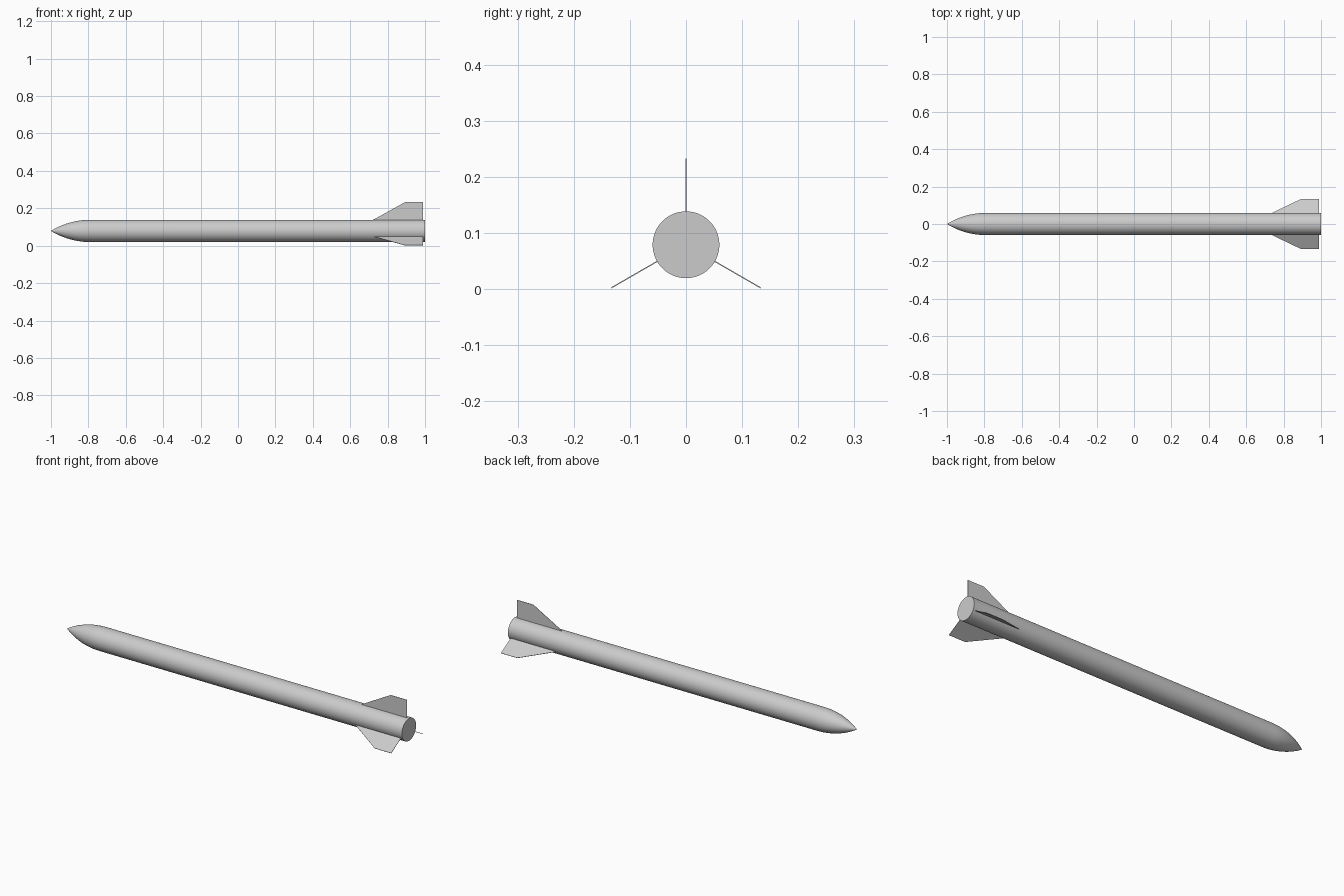
import bpy, bmesh, math
from mathutils import Matrix

cube = bpy.data.objects.get("Cube")
if cube:
    bpy.data.objects.remove(cube, do_unlink=True)

AXIS_Z = 0.079      # height of the body axis
RADIUS = 0.0595
SHOULDER = -0.79    # where the nose meets the tube
SEGMENTS = 64

grey = bpy.data.materials.new("light_grey")
grey.use_nodes = True
grey.diffuse_color = (0.6, 0.6, 0.6, 1)
grey.node_tree.nodes["Principled BSDF"].inputs["Base Color"].default_value = (0.6, 0.6, 0.6, 1)


def finish(name, bm):
    bmesh.ops.recalc_face_normals(bm, faces=bm.faces)
    mesh = bpy.data.meshes.new(name)
    bm.to_mesh(mesh)
    bm.free()
    mesh.materials.append(grey)
    obj = bpy.data.objects.new(name, mesh)
    bpy.context.collection.objects.link(obj)
    obj.location.z = AXIS_Z
    return obj


def revolve(name, profile):
    """Spin (x, radius) points around the x axis."""
    bm = bmesh.new()
    verts = [bm.verts.new((x, 0, r)) for x, r in profile]
    edges = [bm.edges.new(pair) for pair in zip(verts, verts[1:])]
    bmesh.ops.spin(bm, geom=verts + edges, cent=(0, 0, 0), axis=(1, 0, 0),
                   angle=math.tau, steps=SEGMENTS, use_duplicate=False)
    bmesh.ops.remove_doubles(bm, verts=bm.verts, dist=1e-5)
    obj = finish(name, bm)
    bpy.ops.object.select_all(action='DESELECT')
    obj.select_set(True)
    bpy.context.view_layer.objects.active = obj
    bpy.ops.object.shade_smooth_by_angle(angle=math.radians(30))
    return obj


# Nose: pointed arc that meets the tube tangentially
length = SHOULDER + 1
arc = (RADIUS ** 2 + length ** 2) / (2 * RADIUS)
nose = []
for i in range(17):
    t = length * (i / 16) ** 1.3
    nose.append((t - 1, max(0, math.sqrt(arc ** 2 - (length - t) ** 2) + RADIUS - arc)))

# Body: nose, tube and flat tail in one surface
revolve("body", nose + [(1, RADIUS), (1, 0)])

# Three thin swept fins, evenly spaced around the tail
outline = [(0.72, 0.058), (0.893, 0.154), (0.989, 0.154), (0.989, 0.058)]
THICKNESS = 0.002
for name, degrees in (("top_fin", 0), ("lower_left_fin", 120), ("lower_right_fin", 240)):
    bm = bmesh.new()
    face = bm.faces.new([bm.verts.new((x, -THICKNESS / 2, r)) for x, r in outline])
    side = bmesh.ops.extrude_face_region(bm, geom=[face])
    moved = [v for v in side["geom"] if isinstance(v, bmesh.types.BMVert)]
    bmesh.ops.translate(bm, verts=moved, vec=(0, THICKNESS, 0))
    bm.transform(Matrix.Rotation(math.radians(degrees), 4, 'X'))
    finish(name, bm)
